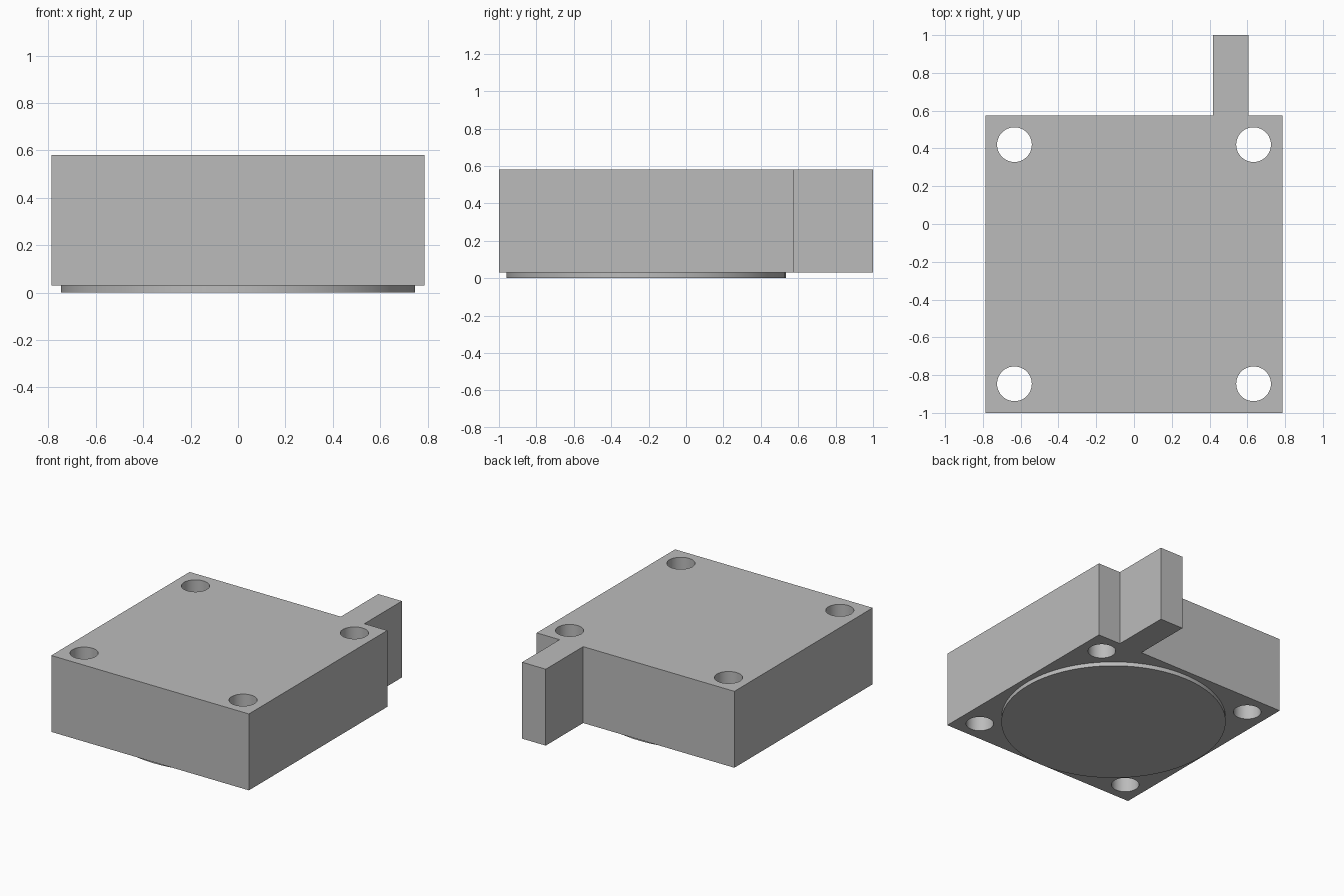
import bpy
import bmesh
import math
from mathutils import Matrix

old = bpy.data.objects.get("Cube")
if old:
    bpy.data.objects.remove(old, do_unlink=True)

HALF = 0.787              # half width of the square body
CENTRE_Y = HALF - 1       # body centre, behind which the tab sticks out
BOTTOM, TOP = 0.03, 0.58
BACK = CENTRE_Y + HALF
TAB_LEFT, TAB_RIGHT = 0.605, 0.417
HOLE_OFFSET, HOLE_RADIUS = 0.633, 0.092
DISC_RADIUS = 0.748

grey = bpy.data.materials.new("plain grey")
grey.use_nodes = True
grey.diffuse_color = (0.5, 0.5, 0.5, 1)
grey.node_tree.nodes["Principled BSDF"].inputs["Base Color"].default_value = grey.diffuse_color


def add_object(name, bm):
    bmesh.ops.recalc_face_normals(bm, faces=bm.faces)
    mesh = bpy.data.meshes.new(name)
    bm.to_mesh(mesh)
    bm.free()
    mesh.materials.append(grey)
    obj = bpy.data.objects.new(name, mesh)
    bpy.context.collection.objects.link(obj)
    return obj


def add_cylinder(bm, x, y, low, high, radius, sides):
    bmesh.ops.create_cone(
        bm, cap_ends=True, segments=sides, radius1=radius, radius2=radius,
        depth=high - low, matrix=Matrix.Translation((x, y, (low + high) / 2)))


def make_active(obj):
    bpy.ops.object.select_all(action='DESELECT')
    obj.select_set(True)
    bpy.context.view_layer.objects.active = obj


# Square body with the rear tab, extruded from one outline
outline = [(-HALF, -1), (HALF, -1), (HALF, BACK), (TAB_LEFT, BACK),
           (TAB_LEFT, 1), (TAB_RIGHT, 1), (TAB_RIGHT, BACK), (-HALF, BACK)]
bm = bmesh.new()
base = bm.faces.new([bm.verts.new((x, y, BOTTOM)) for x, y in outline])
raised = bmesh.ops.extrude_face_region(bm, geom=[base], use_keep_orig=True)
bmesh.ops.translate(bm, vec=(0, 0, TOP - BOTTOM),
                    verts=[g for g in raised["geom"] if isinstance(g, bmesh.types.BMVert)])
body = add_object("body_with_tab", bm)

# Four corner through holes
bm = bmesh.new()
for sx in (-1, 1):
    for sy in (-1, 1):
        add_cylinder(bm, sx * HOLE_OFFSET, CENTRE_Y + sy * HOLE_OFFSET,
                     BOTTOM - 0.1, TOP + 0.1, HOLE_RADIUS, 48)
cutter = add_object("hole_cutter", bm)
cutter.hide_render = True
cut = body.modifiers.new("corner_holes", 'BOOLEAN')
cut.operation = 'DIFFERENCE'
cut.solver = 'EXACT'
cut.object = cutter
make_active(body)
bpy.ops.object.modifier_apply(modifier=cut.name)
bpy.data.objects.remove(cutter, do_unlink=True)

# Shallow round boss under the body
bm = bmesh.new()
add_cylinder(bm, 0, CENTRE_Y, 0, BOTTOM, DISC_RADIUS, 96)
boss = add_object("round_boss", bm)

for obj in (body, boss):
    make_active(obj)
    bpy.ops.object.shade_smooth_by_angle(angle=math.radians(30))
